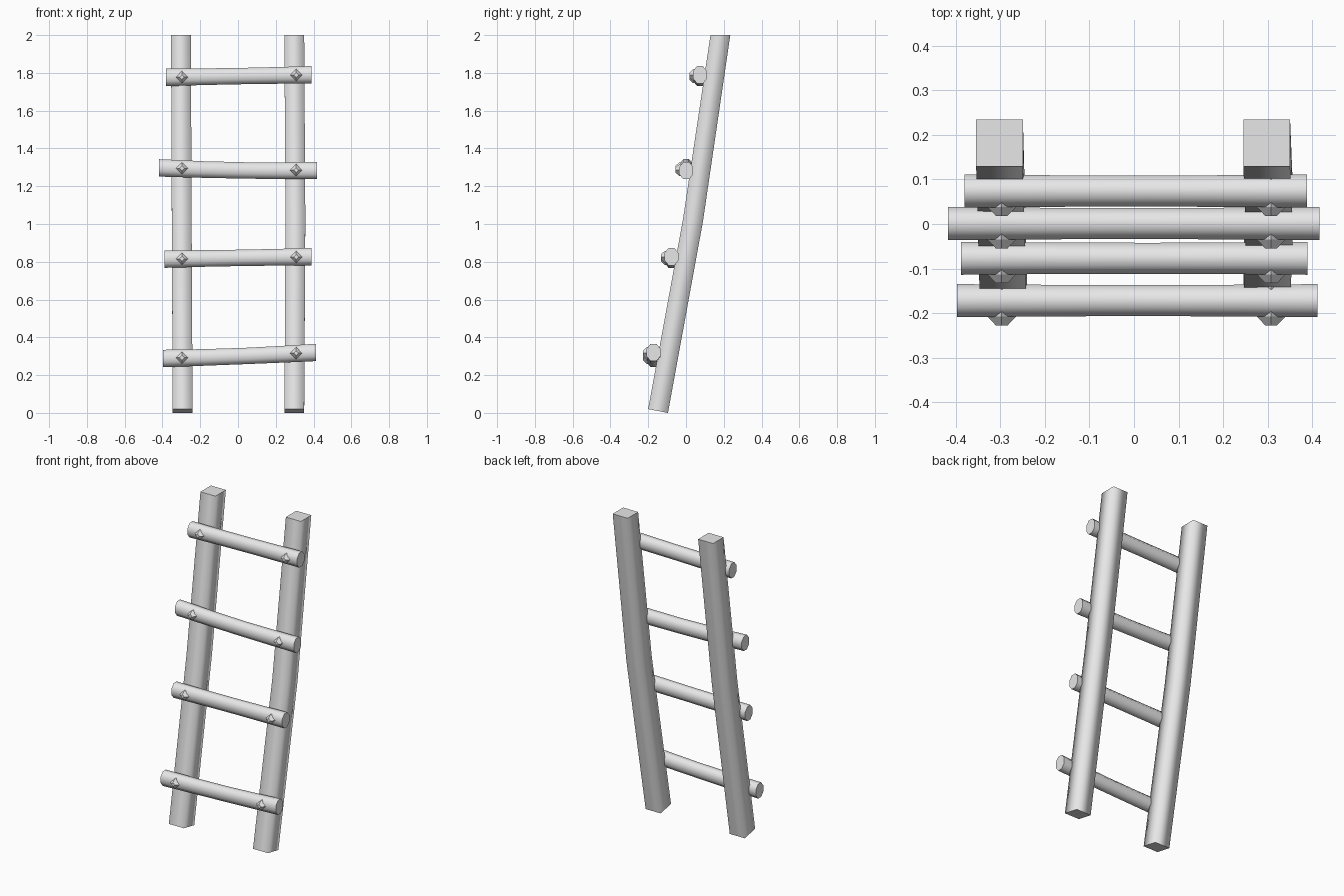
import bpy, bmesh, math
from mathutils import Vector

if "Cube" in bpy.data.objects:
    bpy.data.objects.remove(bpy.data.objects["Cube"])

grey = bpy.data.materials.new("plain grey")
grey.use_nodes = True
grey.diffuse_color = (0.8, 0.8, 0.8, 1)
grey.node_tree.nodes["Principled BSDF"].inputs["Base Color"].default_value = (0.8, 0.8, 0.8, 1)


def loft(name, rings):
    """Skin a list of rings, with smooth sides and sharp flat caps."""
    bm = bmesh.new()
    loops = [[bm.verts.new(p) for p in ring] for ring in rings]
    n = len(loops[0])
    for a, b in zip(loops, loops[1:]):
        for i in range(n):
            j = (i + 1) % n
            bm.faces.new((a[i], a[j], b[j], b[i])).smooth = True
    for cap in (loops[0], loops[-1]):
        for e in bm.faces.new(cap).edges:
            e.smooth = False
    bmesh.ops.recalc_face_normals(bm, faces=bm.faces)
    mesh = bpy.data.meshes.new(name)
    bm.to_mesh(mesh)
    bm.free()
    mesh.materials.append(grey)
    obj = bpy.data.objects.new(name, mesh)
    bpy.context.collection.objects.link(obj)
    return obj


def polygon(center, u, v, sides, turn=0.0):
    """Ring of points around a center, spanned by the vectors u and v."""
    c = Vector(center)
    return [c + Vector(u) * math.cos(t) + Vector(v) * math.sin(t)
            for t in (turn + math.tau * i / sides for i in range(sides))]


# Posts: square beams, bent slightly at half height
def post(name, xs):
    half = 0.0525
    r = half * math.sqrt(2)
    path = [(-0.148, 0.01, 0.01), (0.037, 1.02, 0.008), (0.182, 2.0, 0)]
    loft(name, [polygon((x, y, z), (r, 0, 0), (0, r, -tilt * math.sqrt(2)), 4, math.pi / 4)
                for x, (y, z, tilt) in zip(xs, path)])


post("right_post", (-0.293, -0.298, -0.302))
post("left_post", (0.298, 0.304, 0.298))

# Rungs: uneven round bars (x and z at each end, y, sag in the middle)
rungs = [
    ("bottom_rung", -0.397, 0.288, 0.412, 0.320, -0.172, 0.004),
    ("lower_rung", -0.388, 0.814, 0.390, 0.827, -0.077, 0.0),
    ("upper_rung", -0.418, 1.297, 0.417, 1.283, 0.001, 0.006),
    ("top_rung", -0.381, 1.776, 0.389, 1.790, 0.074, 0.0),
]
for name, x0, z0, x1, z1, y, sag in rungs:
    rings = []
    for t in (0, 0.28, 0.55, 0.8, 1):
        mid = math.sin(math.pi * t)
        k = (1 - 0.06 * mid) / math.cos(math.pi / 8)
        center = (x0 + (x1 - x0) * t, y, z0 + (z1 - z0) * t - sag * mid)
        rings.append(polygon(center, (0, 0.037 * k, 0), (0, 0, 0.046 * k), 8, math.pi / 8))
    loft(name, rings)

    # Pegs: tapered diamond heads on the front of each rung
    for side, x in (("right", -0.297), ("left", 0.308)):
        z = z0 + (z1 - z0) * (x - x0) / (x1 - x0)
        peg = [polygon((x, y + dy, z), (r, 0, 0), (0, 0, r), 4)
               for dy, r in ((0.05, 0.032), (-0.036, 0.032), (-0.056, 0.013))]
        head = loft(f"{name}_{side}_peg", peg)
        for face in head.data.polygons:
            face.use_smooth = False
